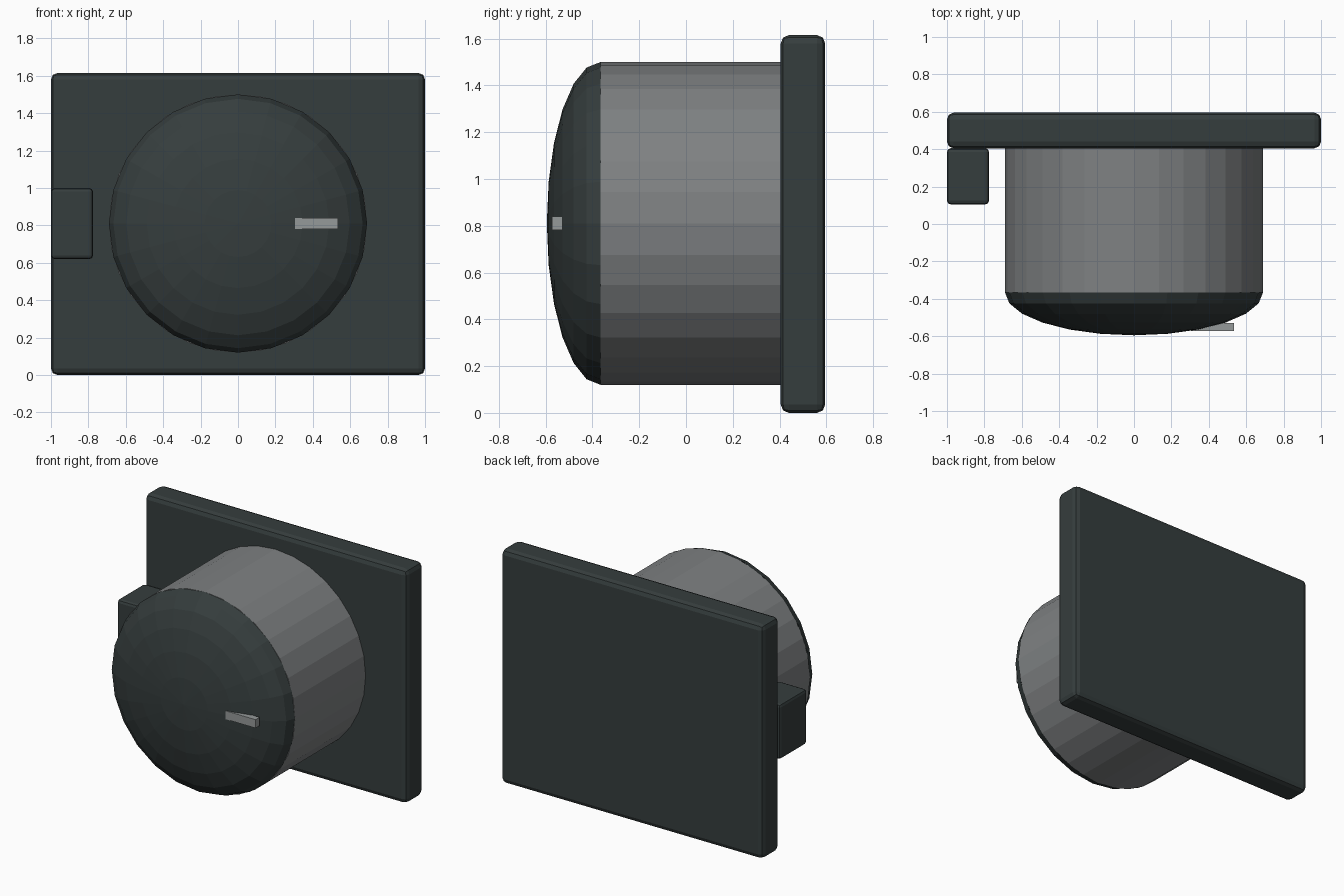
import bpy, bmesh, math
from mathutils import Matrix, Vector

if "Cube" in bpy.data.objects:
    bpy.data.objects.remove(bpy.data.objects["Cube"])


def material(name, rgb):
    m = bpy.data.materials.new(name)
    m.diffuse_color = (*rgb, 1)
    m.use_nodes = True
    m.node_tree.nodes["Principled BSDF"].inputs["Base Color"].default_value = m.diffuse_color
    return m


DARK = material("dark grey green", (0.036, 0.047, 0.047))
METAL = material("grey metal", (0.21, 0.22, 0.225))
LIGHT = material("light grey", (0.30, 0.32, 0.32))
CZ = 0.81  # height of the dial axis


def finish(bm, name, mat):
    bmesh.ops.recalc_face_normals(bm, faces=bm.faces)
    me = bpy.data.meshes.new(name)
    bm.to_mesh(me)
    bm.free()
    me.materials.append(mat)
    ob = bpy.data.objects.new(name, me)
    bpy.context.collection.objects.link(ob)
    return ob


def box(name, lo, hi, mat, bevel=0):
    lo, hi = Vector(lo), Vector(hi)
    bm = bmesh.new()
    bmesh.ops.create_cube(bm, size=1, matrix=Matrix.Translation((lo + hi) / 2)
                          @ Matrix.Diagonal((*(hi - lo), 1)))
    if bevel:
        bmesh.ops.bevel(bm, geom=bm.edges[:], offset=bevel, segments=2,
                        profile=0.5, affect='EDGES')
    return finish(bm, name, mat)


# Back plate, side latch block and pointer mark
box("back_plate", (-1, 0.405, 0), (1, 0.595, 1.615), DARK, 0.035)
box("side_block", (-1, 0.105, 0.62), (-0.775, 0.405, 1.0), DARK, 0.02)
box("pointer_mark", (0.305, -0.572, 0.782), (0.535, -0.528, 0.84), LIGHT)

# Dial drum: 32-sided cylinder along y
bm = bmesh.new()
bmesh.ops.create_cone(bm, cap_ends=True, segments=32, radius1=0.69, radius2=0.69,
                      depth=0.79, matrix=Matrix.Translation((0, 0.03, CZ))
                      @ Matrix.Rotation(math.pi / 2, 4, 'X'))
finish(bm, "dial_drum", METAL)

# Dial cap: front half of a flattened sphere
bm = bmesh.new()
bmesh.ops.create_uvsphere(bm, u_segments=24, v_segments=12, radius=1)
bmesh.ops.delete(bm, geom=[v for v in bm.verts if v.co.z < -0.01], context='VERTS')
bmesh.ops.transform(bm, verts=bm.verts, matrix=Matrix.Translation((0, -0.365, CZ))
                    @ Matrix.Rotation(math.pi / 2, 4, 'X')
                    @ Matrix.Diagonal((0.69, 0.69, 0.23, 1)))
finish(bm, "dial_cap", DARK)
